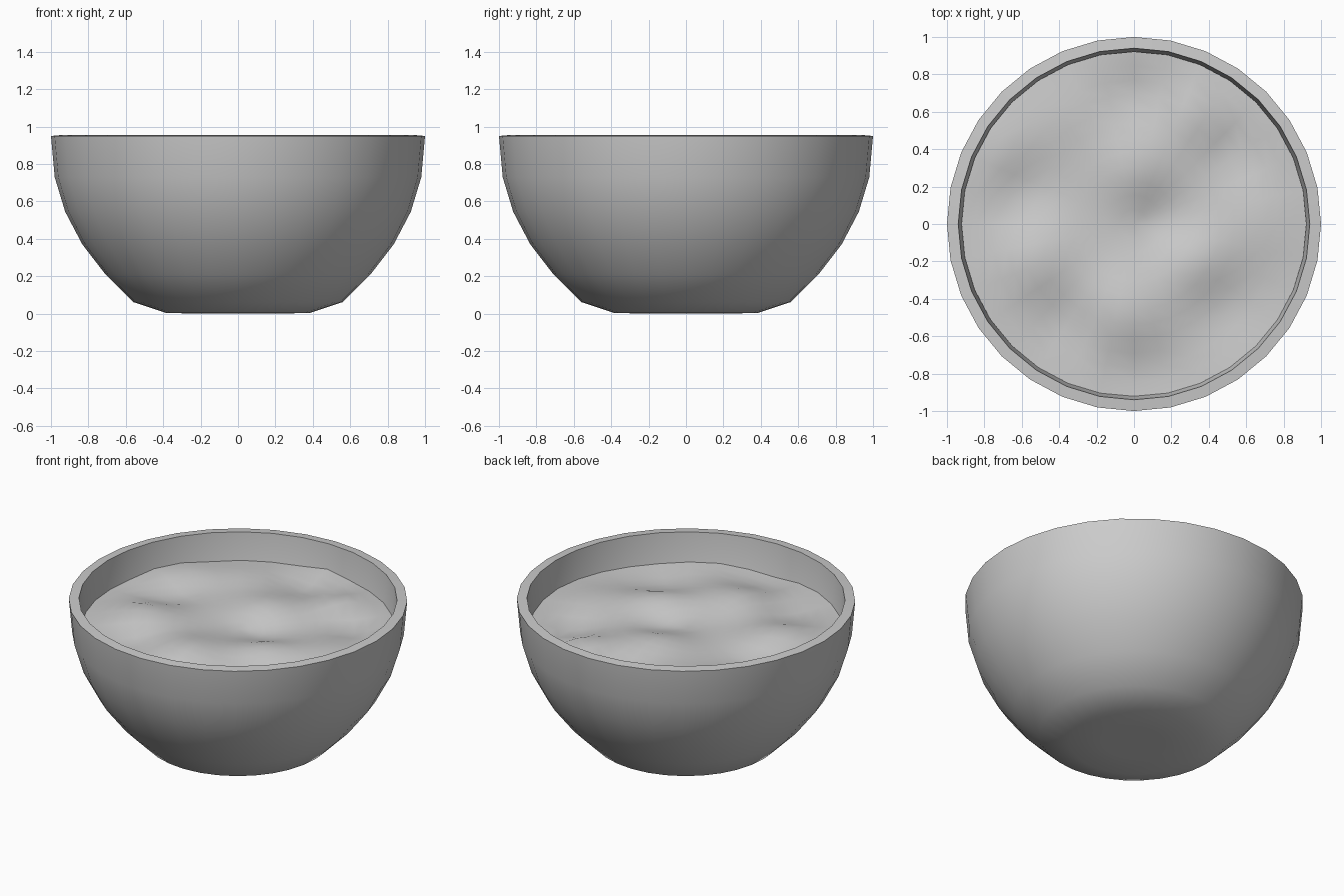
import bpy, bmesh, math

if "Cube" in bpy.data.objects:
    bpy.data.objects.remove(bpy.data.objects["Cube"])

SIDES = 32


def finish(bm, name):
    me = bpy.data.meshes.new(name)
    bm.to_mesh(me)
    bm.free()
    ob = bpy.data.objects.new(name, me)
    bpy.context.collection.objects.link(ob)
    bpy.ops.object.select_all(action='DESELECT')
    ob.select_set(True)
    bpy.context.view_layer.objects.active = ob
    return ob


def rings(radii, height, sides=SIDES):
    """Concentric rings around a centre vertex; height(x, y, i) gives z."""
    bm = bmesh.new()
    centre = bm.verts.new((0, 0, height(0, 0, 0)))
    prev = None
    for i, r in enumerate(radii, 1):
        ring = []
        for k in range(sides):
            a = 2 * math.pi * k / sides
            x, y = r * math.cos(a), r * math.sin(a)
            ring.append(bm.verts.new((x, y, height(x, y, i))))
        for k in range(sides):
            n = (k + 1) % sides
            if prev is None:
                bm.faces.new((centre, ring[k], ring[n]))
            else:
                bm.faces.new((prev[k], ring[k], ring[n], prev[n]))
        prev = ring
    return bm


# Bowl: revolved outer profile, thickened inwards
profile = [(0, 0.0), (0.19, 0.0), (0.385, 0.004), (0.56, 0.062), (0.71, 0.212),
           (0.832, 0.37), (0.924, 0.545), (0.98, 0.73), (1.0, 0.95)]
bm = rings([p[0] for p in profile[1:]], lambda x, y, i: profile[i][1])
bmesh.ops.reverse_faces(bm, faces=bm.faces[:])
bowl = finish(bm, "bowl")
shell = bowl.modifiers.new("thickness", 'SOLIDIFY')
shell.thickness = 0.06
shell.offset = -1
shell.use_even_offset = True
bpy.ops.object.modifier_apply(modifier=shell.name)
bpy.ops.object.shade_smooth_by_angle(angle=math.radians(40))

# Contents: lumpy disc; each lump is x, y, height, width
lumps = [(0.0, 0.92, 0.03, 0.10), (0.0, 0.7, -0.03, 0.10),
         (0.35, 0.57, 0.055, 0.12), (0.55, 0.43, -0.045, 0.11), (0.7, 0.5, 0.03, 0.1),
         (-0.05, -0.48, 0.06, 0.17), (0.02, -0.8, -0.04, 0.14),
         (-0.72, 0.38, 0.04, 0.12), (-0.6, 0.16, -0.04, 0.12), (-0.55, -0.2, 0.055, 0.15),
         (-0.38, -0.52, -0.04, 0.13), (0.33, -0.2, 0.05, 0.14), (0.5, -0.45, -0.04, 0.14),
         (0.0, 0.3, 0.05, 0.15), (0.15, 0.02, -0.04, 0.13), (0.68, 0.02, 0.03, 0.15),
         (-0.35, 0.6, 0.03, 0.14)]


def surface(x, y, i):
    return 0.77 + sum(h * math.exp(-((x - u) ** 2 + (y - v) ** 2) / (2 * w * w))
                      for u, v, h, w in lumps)


bm = rings([0.922 * i / 12 for i in range(1, 13)], surface)
finish(bm, "contents_surface")
bpy.ops.object.shade_smooth_by_angle(angle=math.radians(60))
